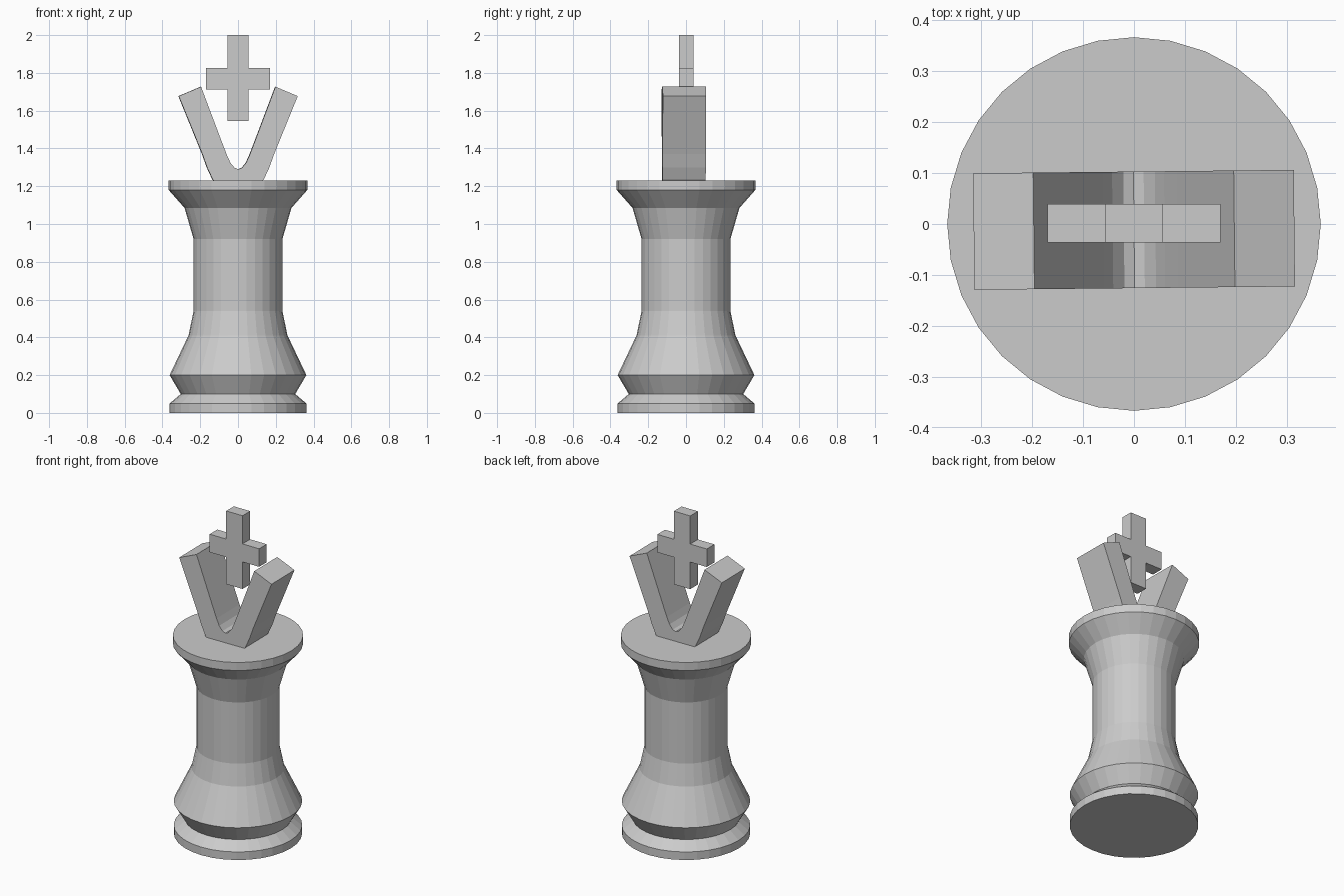
import bpy, bmesh, math

if "Cube" in bpy.data.objects:
    bpy.data.objects.remove(bpy.data.objects["Cube"])


def finish(bm, name):
    bmesh.ops.recalc_face_normals(bm, faces=bm.faces)
    mesh = bpy.data.meshes.new(name)
    bm.to_mesh(mesh)
    bm.free()
    obj = bpy.data.objects.new(name, mesh)
    bpy.context.collection.objects.link(obj)
    return obj


def lathe(name, profile, sides):
    bm = bmesh.new()
    rings = []
    for r, z in profile:
        rings.append([bm.verts.new((r * math.cos(2 * math.pi * i / sides),
                                    r * math.sin(2 * math.pi * i / sides), z))
                      for i in range(sides)])
    for a, b in zip(rings, rings[1:]):
        for i in range(sides):
            j = (i + 1) % sides
            bm.faces.new((a[i], a[j], b[j], b[i]))
    bm.faces.new(rings[0])
    bm.faces.new(rings[-1])
    return finish(bm, name)


def slab(name, outline, y0, y1):
    # outline in x, z extruded along y
    bm = bmesh.new()
    face = bm.faces.new([bm.verts.new((x, y0, z)) for x, z in outline])
    ext = bmesh.ops.extrude_face_region(bm, geom=[face])
    verts = [v for v in ext["geom"] if isinstance(v, bmesh.types.BMVert)]
    bmesh.ops.translate(bm, verts=verts, vec=(0, y1 - y0, 0))
    return finish(bm, name)


# Turned body
lathe("body", [(0.362, 0), (0.362, 0.05), (0.303, 0.10), (0.362, 0.20),
               (0.262, 0.41), (0.235, 0.54), (0.235, 0.92), (0.283, 1.085),
               (0.367, 1.18), (0.367, 1.23)], 32)

# V-shaped crown, half outline mirrored in x
inner = [(0.197, 1.727), (0.085, 1.43), (0.06, 1.365), (0.042, 1.325), (0.02, 1.298)]
outer = [(0.10, 1.20), (0.135, 1.235), (0.165, 1.30), (0.19, 1.37), (0.315, 1.677)]
half = outer + inner
outline = half + [(0, 1.29)] + [(-x, z) for x, z in reversed(half)]
crown = slab("crown", outline, -0.126, 0.103)
crown.rotation_euler.z = math.radians(0.6)

# Cross above the crown
w, a = 0.056, 0.17
right = [(w, 1.545), (w, 1.713), (a, 1.713), (a, 1.825), (w, 1.825), (w, 2.0)]
slab("cross", right + [(-x, z) for x, z in reversed(right)], -0.036, 0.039)
